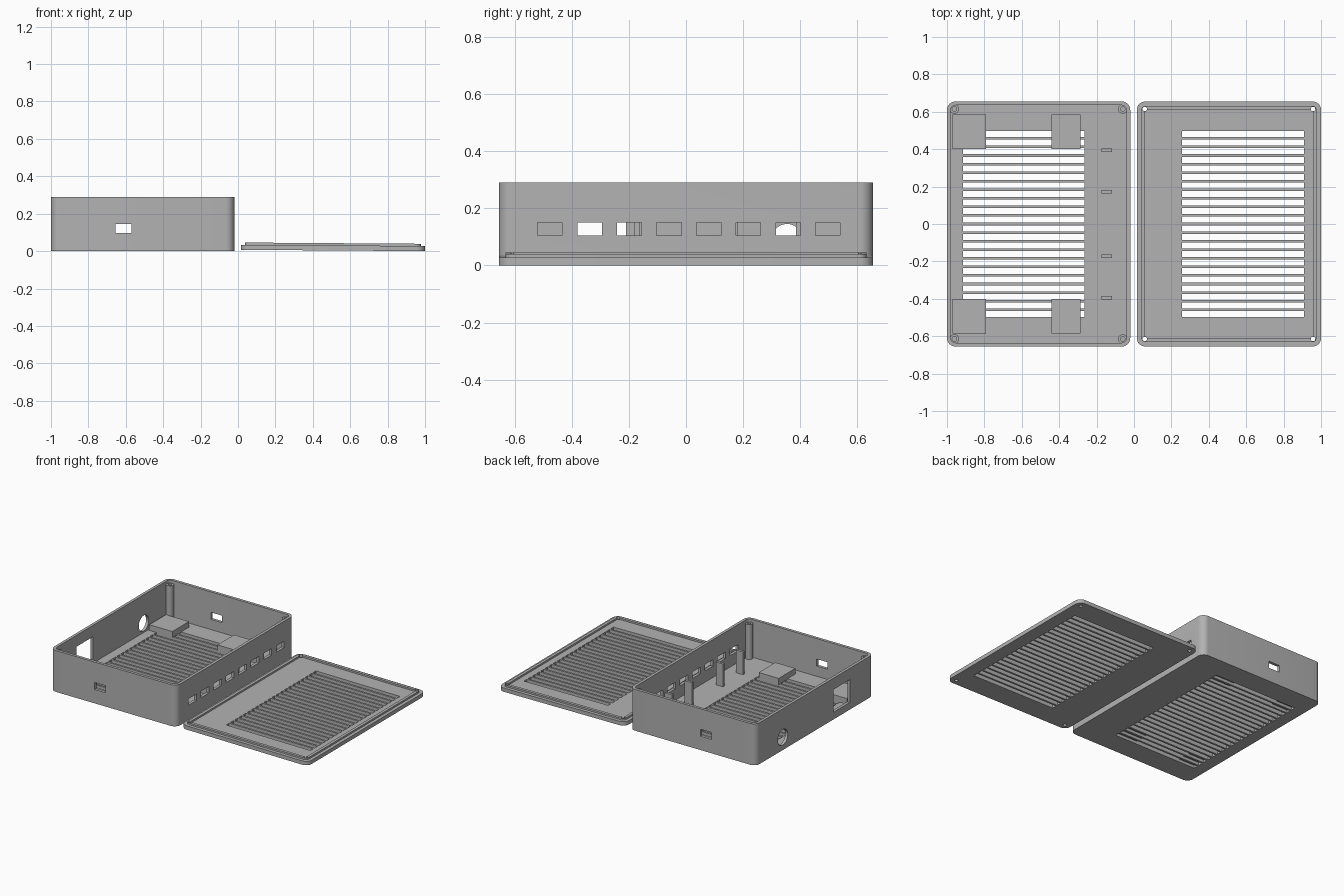
import bpy, bmesh, math
from mathutils import Matrix

if "Cube" in bpy.data.objects:
    bpy.data.objects.remove(bpy.data.objects["Cube"])

grey = bpy.data.materials.new("plain_grey")
grey.diffuse_color = (0.45, 0.45, 0.45, 1)
grey.use_nodes = True
grey.node_tree.nodes["Principled BSDF"].inputs["Base Color"].default_value = grey.diffuse_color


def make(name, bm):
    bmesh.ops.recalc_face_normals(bm, faces=bm.faces)
    me = bpy.data.meshes.new(name)
    bm.to_mesh(me)
    bm.free()
    me.materials.append(grey)
    ob = bpy.data.objects.new(name, me)
    bpy.context.collection.objects.link(ob)
    return ob


def rounded(name, x0, x1, y, z0, z1, r, n=8):
    """Rounded rectangle prism, symmetric in y."""
    bm = bmesh.new()
    pts = []
    for k, (cx, cy) in enumerate([(x1 - r, y - r), (x0 + r, y - r),
                                  (x0 + r, r - y), (x1 - r, r - y)]):
        for i in range(n + 1):
            a = math.pi / 2 * (k + i / n)
            pts.append((cx + r * math.cos(a), cy + r * math.sin(a), z0))
    f = bm.faces.new([bm.verts.new(p) for p in pts])
    g = bmesh.ops.extrude_face_region(bm, geom=[f])["geom"]
    bmesh.ops.translate(bm, vec=(0, 0, z1 - z0),
                        verts=[v for v in g if isinstance(v, bmesh.types.BMVert)])
    return make(name, bm)


def add_box(bm, x0, x1, y0, y1, z0, z1):
    m = Matrix.Translation(((x0 + x1) / 2, (y0 + y1) / 2, (z0 + z1) / 2)) \
        @ Matrix.Diagonal((x1 - x0, y1 - y0, z1 - z0, 1))
    bmesh.ops.create_cube(bm, size=1, matrix=m)


def add_cyl(bm, x, y, z, r, depth, n=32, axis='Z'):
    m = Matrix.Translation((x, y, z))
    if axis == 'X':
        m = m @ Matrix.Rotation(math.pi / 2, 4, 'Y')
    bmesh.ops.create_cone(bm, cap_ends=True, segments=n, radius1=r, radius2=r,
                          depth=depth, matrix=m)


def cut(ob, cutter):
    """Subtract cutter from ob, then discard the cutter."""
    mod = ob.modifiers.new("cut", 'BOOLEAN')
    mod.operation, mod.solver, mod.object = 'DIFFERENCE', 'EXACT', cutter
    dg = bpy.context.evaluated_depsgraph_get()
    me = bpy.data.meshes.new_from_object(ob.evaluated_get(dg))
    ob.modifiers.clear()
    ob.data = me
    bpy.data.objects.remove(cutter)


def add_vents(bm, x0, x1):
    for i in range(22):
        y = -0.497 + i * 0.0458
        add_box(bm, x0, x1, y, y + 0.032, -0.1, 0.1)


def screw_cutter(xs, z, depth):
    bm = bmesh.new()
    for x in xs:
        for y in (-0.615, 0.615):
            add_cyl(bm, x, y, z, 0.012, depth, 20)
    return make("screw_cutter", bm)


# Case shell: hollow tray with vents and port openings
case = rounded("case_shell", -1.0, -0.02, 0.655, 0, 0.29, 0.045)
cut(case, rounded("cavity", -0.98, -0.04, 0.635, 0.025, 0.4, 0.026))
bm = bmesh.new()
add_vents(bm, -0.915, -0.265)
for i in range(8):                                   # side ports
    y = 0.01 + (i - 3.5) * 0.139
    add_box(bm, -0.06, 0.02, y - 0.043, y + 0.043, 0.105, 0.15)
for s in (-1, 1):                                    # front and back ports
    add_box(bm, -0.655, -0.57, s * 0.65 - 0.05, s * 0.65 + 0.05, 0.097, 0.146)
add_box(bm, -1.05, -0.95, -0.39, -0.21, 0.05, 0.21)  # large left opening
add_cyl(bm, -1.0, 0.354, 0.09, 0.055, 0.1, 40, 'X')  # round left opening
cut(case, make("openings", bm))

# Screw posts in the corners of the case
bm = bmesh.new()
for x in (-0.96, -0.06):
    for y in (-0.615, 0.615):
        add_cyl(bm, x, y, 0.145, 0.025, 0.25)
posts = make("screw_posts", bm)
cut(posts, screw_cutter((-0.96, -0.06), 0.2, 0.3))

# Mounting pads and upright board holders on the floor
bm = bmesh.new()
for s in (-1, 1):
    for x0, x1 in ((-0.97, -0.79), (-0.44, -0.285)):
        add_box(bm, x0, x1, *sorted((s * 0.40, s * 0.585)), 0.02, 0.065)
pads = make("mounting_pads", bm)
bm = bmesh.new()
for s in (-1, 1):
    for y0 in (0.163, 0.385):
        add_box(bm, -0.173, -0.117, *sorted((s * y0, s * (y0 + 0.018))), 0.02, 0.185)
holders = make("board_holders", bm)

# Lid plate with vents, and its locating lip
lid = rounded("lid_plate", 0.015, 1.0, 0.655, 0, 0.027, 0.045)
bm = bmesh.new()
add_vents(bm, 0.257, 0.91)
cut(lid, make("lid_vents", bm))
lip = rounded("lid_lip", 0.038, 0.977, 0.632, 0.025, 0.039, 0.026)
cut(lip, rounded("lip_inner", 0.058, 0.957, 0.612, 0.0, 0.1, 0.015))
tilt = Matrix.Translation((1, 0, 0)) @ Matrix.Rotation(0.0071, 4, 'Y') \
    @ Matrix.Translation((-1, 0, 0))
for ob in (lid, lip):
    cut(ob, screw_cutter((0.057, 0.957), 0, 0.2))
    ob.data.transform(tilt)

# Smooth the rounded corners, keep edges sharp
bpy.ops.object.select_all(action='DESELECT')
for ob in (case, posts, lid, lip):
    ob.select_set(True)
bpy.context.view_layer.objects.active = case
bpy.ops.object.shade_smooth_by_angle(angle=math.radians(30))
